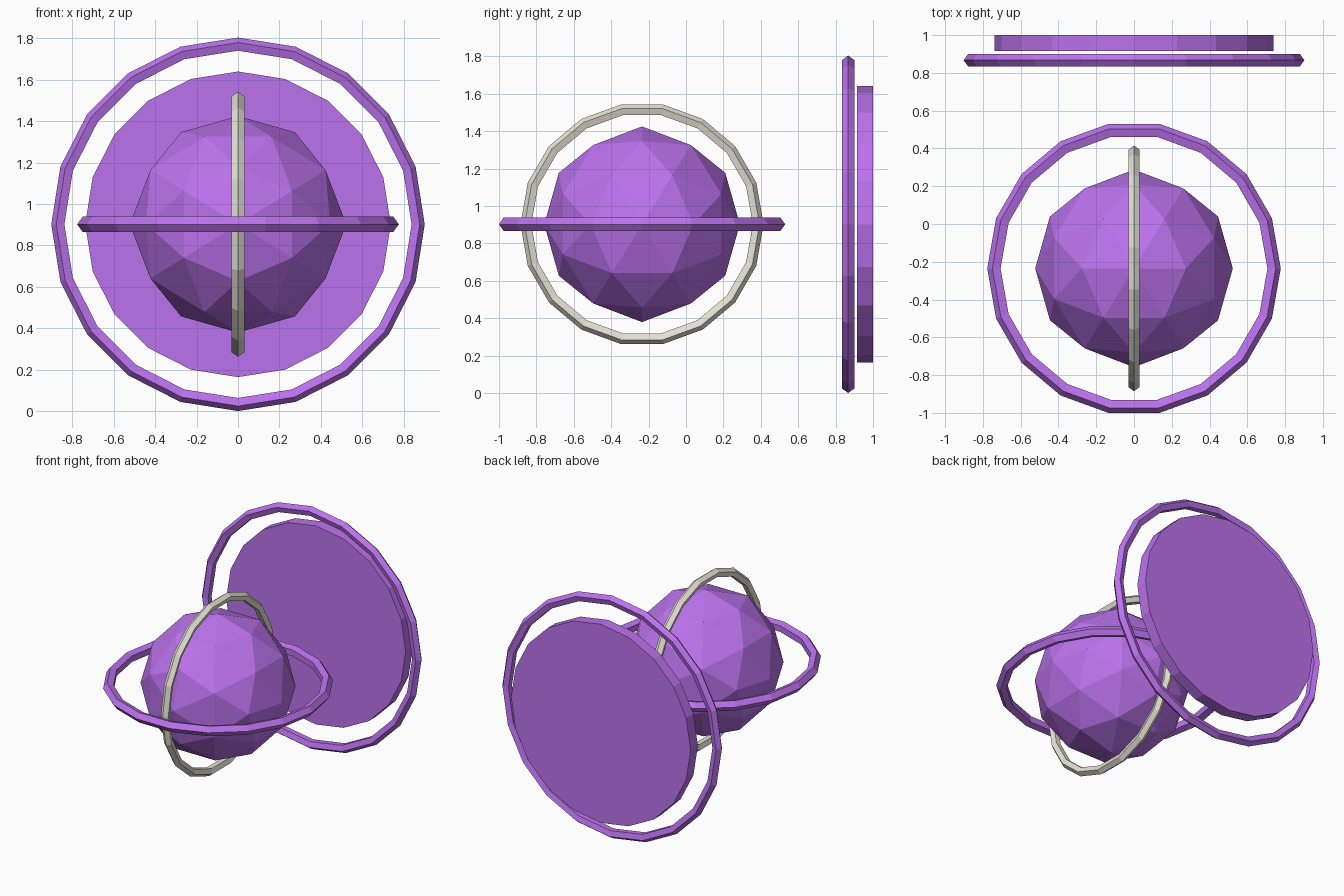
import bpy
from math import radians, atan, sqrt

if "Cube" in bpy.data.objects:
    bpy.data.objects.remove(bpy.data.objects["Cube"])

CZ = 0.902    # height of the shared axis
CY = -0.235   # depth of the core


def material(name, rgb):
    m = bpy.data.materials.new(name)
    m.diffuse_color = (*rgb, 1.0)
    m.use_nodes = True
    m.node_tree.nodes["Principled BSDF"].inputs["Base Color"].default_value = m.diffuse_color
    return m


purple = material("purple", (0.50, 0.17, 0.85))
ivory = material("ivory", (0.78, 0.76, 0.66))


def finish(name, mat):
    ob = bpy.context.object
    ob.name = name
    ob.data.materials.append(mat)


def ring(name, y, outer, tube, segments, rotation, mat):
    # low-poly torus with a five-sided tube
    bpy.ops.mesh.primitive_torus_add(
        major_radius=outer - tube, minor_radius=tube,
        major_segments=segments, minor_segments=5,
        location=(0, y, CZ), rotation=[radians(a) for a in rotation])
    finish(name, mat)


# faceted core, turned so an edge midpoint points straight up
bpy.ops.mesh.primitive_ico_sphere_add(
    subdivisions=2, radius=0.523, location=(0, CY, CZ),
    rotation=(0, -atan(2 / (1 + sqrt(5))), 0))
finish("core_sphere", purple)

# two crossed rings around the core
ring("horizontal_ring", CY, 0.777, 0.039, 18, (0, 0, 0), purple)
ring("vertical_ring", CY, 0.65, 0.032, 18, (90, 0, 90), ivory)

# large ring and disc behind
ring("rear_ring", 0.867, 0.902, 0.035, 20, (90, 0, 0), purple)
bpy.ops.mesh.primitive_cylinder_add(
    vertices=20, radius=0.738, depth=0.085, location=(0, 0.9575, CZ),
    rotation=(radians(90), 0, 0))
finish("rear_disc", purple)
